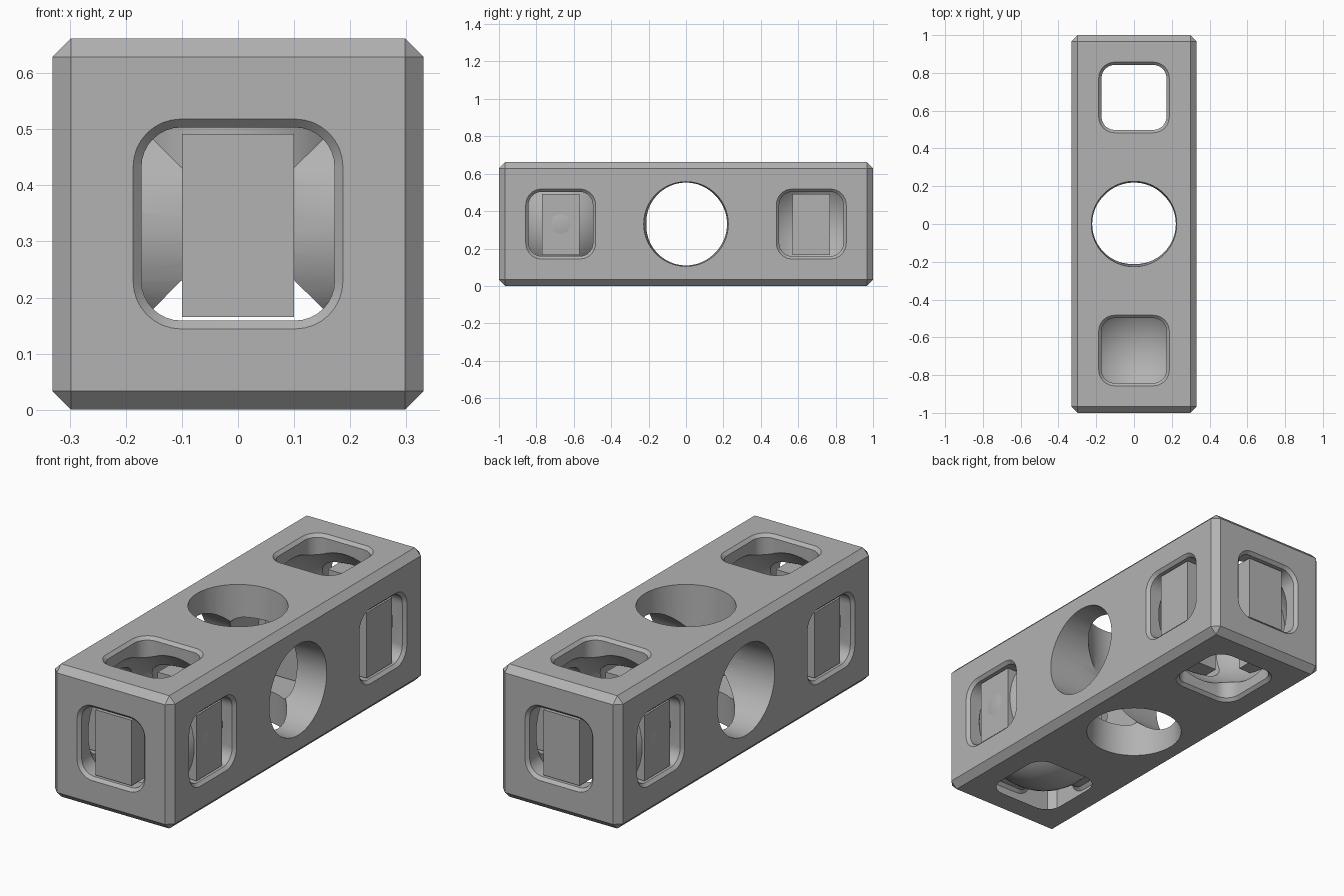
import bpy, bmesh, math
from mathutils import Matrix

if "Cube" in bpy.data.objects:
    bpy.data.objects.remove(bpy.data.objects["Cube"])

W, ZC, CELL = 0.331, 0.331, 0.67      # half width, centre height, cell offset

grey = bpy.data.materials.new("plain_grey")
grey.diffuse_color = (0.45, 0.45, 0.45, 1)
grey.use_nodes = True
grey.node_tree.nodes["Principled BSDF"].inputs["Base Color"].default_value = grey.diffuse_color

ROT = {"x": Matrix.Rotation(math.pi / 2, 4, 'Y'),
       "y": Matrix.Rotation(-math.pi / 2, 4, 'X'),
       "z": Matrix.Identity(4)}


def finish(bm, name, matrix=Matrix.Identity(4)):
    bmesh.ops.transform(bm, matrix=matrix, verts=bm.verts)
    bmesh.ops.recalc_face_normals(bm, faces=bm.faces)
    me = bpy.data.meshes.new(name)
    bm.to_mesh(me)
    bm.free()
    me.materials.append(grey)
    ob = bpy.data.objects.new(name, me)
    bpy.context.collection.objects.link(ob)
    return ob


def box(name, size, loc):
    bm = bmesh.new()
    bmesh.ops.create_cube(bm, size=1)
    bmesh.ops.scale(bm, vec=size, verts=bm.verts)
    return finish(bm, name, Matrix.Translation(loc))


def loft(name, sections, axis, loc):
    """Skin matching closed outlines given as (height, points)."""
    bm = bmesh.new()
    rings = [[bm.verts.new((x, y, h)) for x, y in pts] for h, pts in sections]
    n = len(rings[0])
    for a, b in zip(rings, rings[1:]):
        for i in range(n):
            j = (i + 1) % n
            bm.faces.new((a[i], a[j], b[j], b[i]))
    bm.faces.new(rings[0])
    bm.faces.new(rings[-1])
    return finish(bm, name, Matrix.Translation(loc) @ ROT[axis])


def rounded_square(half, core=0.102, seg=8):
    r = half - core
    pts = []
    for k in range(4):
        cx, cy = [(1, 1), (-1, 1), (-1, -1), (1, -1)][k]
        for i in range(seg + 1):
            a = math.pi / 2 * (k + i / seg)
            pts.append((cx * core + r * math.cos(a), cy * core + r * math.sin(a)))
    return pts


def circle(r, n=64):
    return [(r * math.cos(2 * math.pi * i / n), r * math.sin(2 * math.pi * i / n))
            for i in range(n)]


def window_cutter(name, axis, half_len, y):
    hs = [(half_len + 0.02, 0.207), (half_len - 0.015, 0.172)]
    secs = [(-h, rounded_square(w)) for h, w in hs]
    secs += [(h, rounded_square(w)) for h, w in reversed(hs)]
    return loft(name, secs, axis, (0, y, ZC))


# Chamfered beam
beam = box("beam", (2 * W, 2, 2 * W), (0, 0, ZC))
bev = beam.modifiers.new("chamfer", 'BEVEL')
bev.width = 0.033
bev.segments = 1

# Openings: long tunnel, cell windows, cell cavities, round centre holes
cutters = [window_cutter("long_tunnel_cutter", "y", 1.0, 0)]
for s in (-1, 1):
    for ax in "xz":
        cutters.append(window_cutter("window_cutter", ax, W, s * CELL))
    bm = bmesh.new()
    bmesh.ops.create_uvsphere(bm, u_segments=48, v_segments=24, radius=0.315)
    cutters.append(finish(bm, "cavity_cutter", Matrix.Translation((0, s * CELL, ZC))))
for ax in "xz":
    secs = [(-W - 0.02, circle(0.227)), (0, circle(0.212)), (W + 0.02, circle(0.227))]
    cutters.append(loft("round_hole_cutter", secs, ax, (0, 0, ZC)))

bpy.context.view_layer.objects.active = beam
for c in cutters:
    m = beam.modifiers.new("cut", 'BOOLEAN')
    m.operation = 'DIFFERENCE'
    m.solver = 'EXACT'
    m.object = c
for m in list(beam.modifiers):
    bpy.ops.object.modifier_apply(modifier=m.name)
for c in cutters:
    bpy.data.objects.remove(c)

bpy.ops.object.select_all(action='DESELECT')
beam.select_set(True)
bpy.ops.object.shade_smooth_by_angle(angle=math.radians(30))

# Upright blocks standing inside the four side windows of each cell
NEAR, FAR = 0.18, 0.31
mid, thick = (NEAR + FAR) / 2, FAR - NEAR
for s in (-1, 1):
    for d in (-1, 1):
        box("side_block", (thick, 0.2, 0.326), (d * mid, s * CELL, 0.328))
        box("end_block", (0.2, thick, 0.326), (0, s * CELL + d * mid, 0.328))
